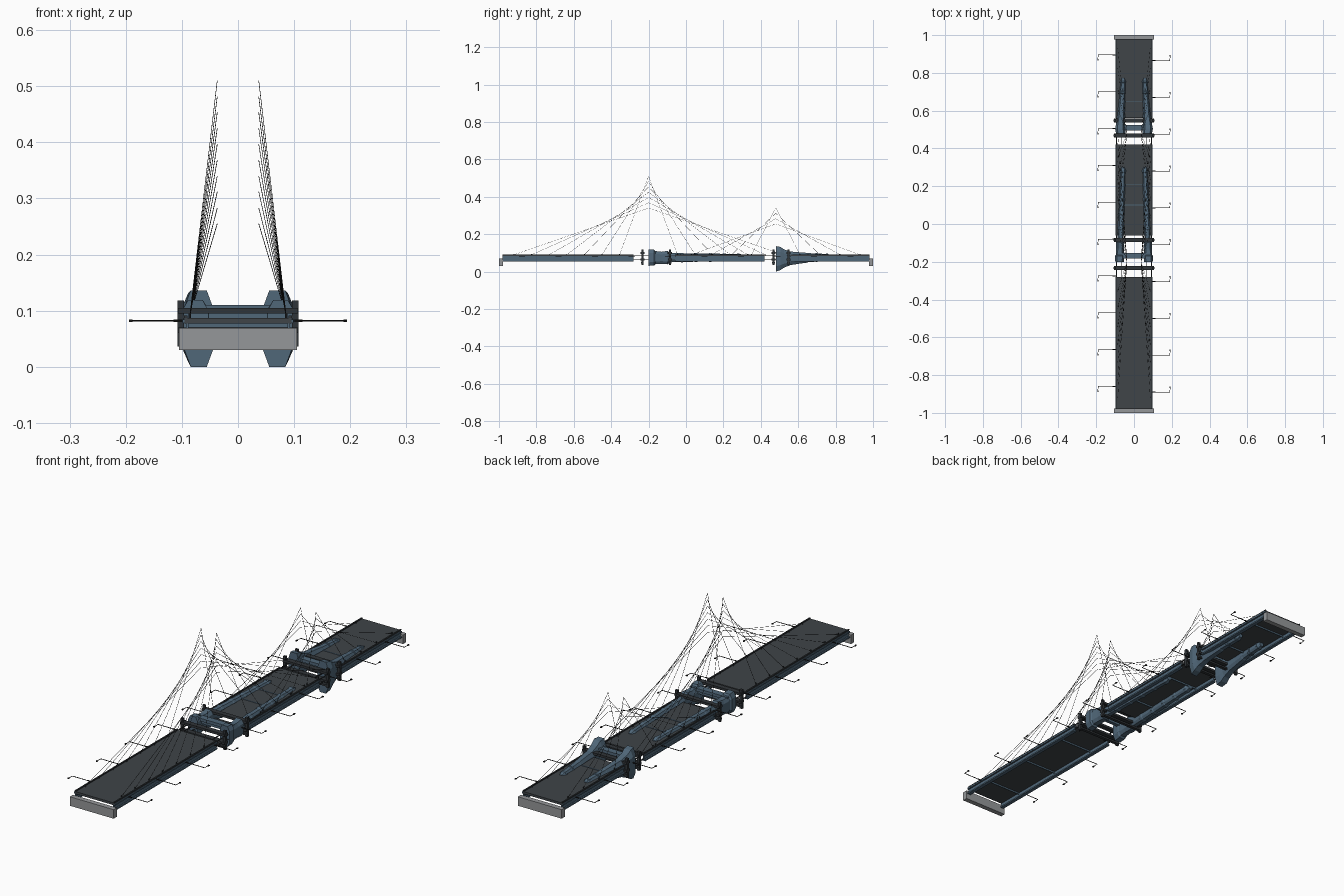
import bpy, bmesh, math
from mathutils import Vector

if "Cube" in bpy.data.objects:
    bpy.data.objects.remove(bpy.data.objects["Cube"])


def material(name, r, g, b):
    m = bpy.data.materials.new(name)
    m.diffuse_color = (r, g, b, 1)
    m.use_nodes = True
    m.node_tree.nodes["Principled BSDF"].inputs["Base Color"].default_value = m.diffuse_color
    return m


ASPHALT = material("asphalt", 0.05, 0.058, 0.065)
STEEL = material("blue_steel", 0.08, 0.135, 0.19)
DARK = material("dark_steel", 0.03, 0.035, 0.04)
CONCRETE = material("concrete", 0.3, 0.31, 0.32)
BLACK = material("cable_black", 0.012, 0.012, 0.012)


def finish(bm, name, mat):
    bmesh.ops.recalc_face_normals(bm, faces=bm.faces[:])
    me = bpy.data.meshes.new(name)
    bm.to_mesh(me)
    bm.free()
    me.materials.append(mat)
    ob = bpy.data.objects.new(name, me)
    bpy.context.collection.objects.link(ob)
    return ob


def add_box(bm, x, y, z):
    """Box from (min, max) pairs."""
    vs = bmesh.ops.create_cube(bm, size=1)["verts"]
    for v in vs:
        v.co = Vector([(a + b) / 2 + c * (b - a) for c, (a, b) in zip(v.co, (x, y, z))])


def boxes(name, mat, items):
    bm = bmesh.new()
    for it in items:
        add_box(bm, *it)
    return finish(bm, name, mat)


def add_loft(bm, rings, sides, phase=0.0, boxy=1.0):
    """Skin between rings given as (centre, u axis, v axis); boxy > 1 squares the section."""
    def sq(t):
        return max(-1, min(1, t * boxy))
    loops = []
    for c, u, v in rings:
        angs = [2 * math.pi * (i + phase) / sides for i in range(sides)]
        loops.append([bm.verts.new(c + u * sq(math.cos(a)) + v * sq(math.sin(a))) for a in angs])
    for p, q in zip(loops, loops[1:]):
        for i in range(sides):
            j = (i + 1) % sides
            bm.faces.new((p[i], p[j], q[j], q[i]))
    bm.faces.new(loops[0])
    bm.faces.new(loops[-1])


def add_rod(bm, a, b, r, sides=6):
    a, b = Vector(a), Vector(b)
    d = (b - a).normalized()
    u = d.orthogonal().normalized()
    v = d.cross(u)
    add_loft(bm, [(a, u * r, v * r), (b, u * r, v * r)], sides)


def span(s, a, b):
    return tuple(sorted((s * a, s * b)))


# Deck in three spans, with curbs, edge girders and cross ribs
SPANS = {"south": (-0.98, -0.28), "middle": (-0.06, 0.42), "north": (0.56, 0.98)}
for name, (y0, y1) in SPANS.items():
    boxes(name + "_deck", ASPHALT, [((-0.095, 0.095), (y0, y1), (0.077, 0.087))])
    boxes(name + "_curbs", DARK, [(span(s, 0.09, 0.096), (y0, y1), (0.087, 0.091)) for s in (-1, 1)])
    girders = []
    for s in (-1, 1):
        girders.append((span(s, 0.088, 0.093), (y0, y1), (0.056, 0.08)))
        for z in (0.055, 0.078):
            girders.append((span(s, 0.083, 0.099), (y0, y1), (z, z + 0.006)))
    boxes(name + "_edge_girders", STEEL, girders)
    n = max(2, round((y1 - y0) / 0.2))
    boxes(name + "_cross_ribs", STEEL, [
        ((-0.088, 0.088), (y - 0.002, y + 0.002), (0.07, 0.077))
        for y in (y0 + (y1 - y0) * (i + 0.5) / n for i in range(n))])

# Slim rails that carry the edges across the tower gaps
boxes("gap_rails", DARK, [
    (span(s, x, x + 0.004), gap, (z, z + 0.003))
    for s in (-1, 1) for x in (0.066, 0.09) for gap in ((-0.28, -0.06), (0.42, 0.56))
    for z in (0.063, 0.083)])

# End abutments
for name, s in (("south", -1), ("north", 1)):
    boxes(name + "_abutment", CONCRETE, [((-0.105, 0.105), span(s, 0.978, 1.0), (0.03, 0.069))])

# Faceted tower legs lying along the deck: (y, x centre, z centre, half width, half height)
LEGS = {
    "main": [(-0.2, 0.076, 0.075, 0.023, 0.044), (-0.17, 0.076, 0.075, 0.025, 0.042),
             (-0.163, 0.075, 0.074, 0.021, 0.034), (-0.13, 0.074, 0.074, 0.02, 0.032),
             (-0.098, 0.073, 0.075, 0.022, 0.036), (-0.088, 0.072, 0.074, 0.018, 0.027)],
    "side": [(0.48, 0.07, 0.068, 0.025, 0.068), (0.505, 0.073, 0.07, 0.027, 0.062),
             (0.525, 0.072, 0.07, 0.024, 0.048), (0.56, 0.069, 0.071, 0.021, 0.036),
             (0.61, 0.066, 0.073, 0.018, 0.03), (0.65, 0.063, 0.074, 0.017, 0.026)],
}
SHAFT = {"main": (0.29, 5), "side": (0.76, 2)}
for name, rings in LEGS.items():
    end, count = SHAFT[name]
    y, x0 = rings[-1][0], rings[-1][1]
    full = list(rings)
    # Banded upper shaft
    for i in range(count):
        for t, g in ((0.1, 0.0), (0.75, 0.0), (0.8, 0.002), (0.95, 0.002), (1.0, 0.0)):
            f = (i + t) / count
            full.append((y + (end - y) * f, x0 + (0.058 - x0) * f, 0.075,
                         0.016 - 0.003 * f + g, 0.024 - 0.005 * f + g))
    full.append((end + 0.012, 0.058, 0.075, 0.01, 0.014))
    for side, s in (("left", -1), ("right", 1)):
        bm = bmesh.new()
        add_loft(bm, [(Vector((s * x, yy, z)), Vector((w, 0, 0)), Vector((0, 0, h)))
                      for yy, x, z, w, h in full], 8, 0.5, 1.5)
        finish(bm, f"{name}_tower_{side}_leg", STEEL)

# Cross beams tying the legs together
for name, y in (("main", -0.168), ("side", 0.51)):
    boxes(name + "_tower_cross_beam", STEEL, [
        ((-0.09, 0.09), (y - 0.014, y + 0.014), (0.097, 0.11)),
        ((-0.075, 0.075), (y - 0.008, y + 0.008), (0.085, 0.097))])
boxes("upper_tower_ties", STEEL, [
    ((-0.058, 0.058), (y - 0.002, y + 0.002), (0.082, 0.089)) for y in (0.1, 0.21, 0.65)])


# Dark portal frames at the gap edges: posts with stepped flanges and beams
def portal(name, y):
    parts = []
    for z0, z1, d in ((0.095, 0.105, 0.011), (0.06, 0.07, 0.011), (0.042, 0.05, 0.007)):
        parts.append(((-0.107, 0.107), (y - d, y + d), (z0, z1)))
    for s in (-1, 1):
        parts.append((span(s, 0.096, 0.108), (y - 0.005, y + 0.005), (0.036, 0.118)))
    boxes(name, DARK, parts)


for name, y in (("main_south_portal", -0.233), ("main_north_portal", -0.085),
                ("side_south_portal", 0.468), ("side_north_portal", 0.548)):
    portal(name, y)


# Stay cables: the highest top goes to the nearest deck anchor
def cables(name, y0, tops, near, far):
    n = len(tops)
    bm = bmesh.new()
    anchors = bmesh.new()
    for i, z in enumerate(tops):
        reach = far + (near - far) * i / (n - 1)
        for sx in (-1, 1):
            for sy in (-1, 1):
                foot = (sx * 0.086, y0 + sy * reach, 0.09)
                add_rod(bm, (sx * 0.037, y0, z), foot, 0.0007, 4)
                add_rod(anchors, (foot[0], foot[1], 0.084), (foot[0], foot[1], 0.095), 0.002)
    finish(bm, name + "_stay_cables", BLACK)
    finish(anchors, name + "_cable_anchors", DARK)


cables("main", -0.2, [0.34 + 0.17 * i / 6 for i in range(7)], 0.155, 0.72)
cables("side", 0.48, [0.255, 0.283, 0.312, 0.34], 0.13, 0.45)

# Lamp posts pointing sideways, each with a short arm and lamp head
for side, s, first in (("left", -1, 0.895), ("right", 1, 0.865)):
    bm = bmesh.new()
    for i in range(10):
        y = first - 0.195 * i
        tip = y + s * 0.022
        add_rod(bm, (s * 0.09, y, 0.082), (s * 0.115, y, 0.082), 0.0025)
        add_rod(bm, (s * 0.115, y, 0.082), (s * 0.19, y, 0.082), 0.0015)
        add_rod(bm, (s * 0.19, y, 0.082), (s * 0.191, tip, 0.082), 0.0013)
        add_box(bm, span(s, 0.188, 0.194), span(s, s * tip, s * tip + 0.008), (0.08, 0.084))
    finish(bm, side + "_lamp_posts", BLACK)
